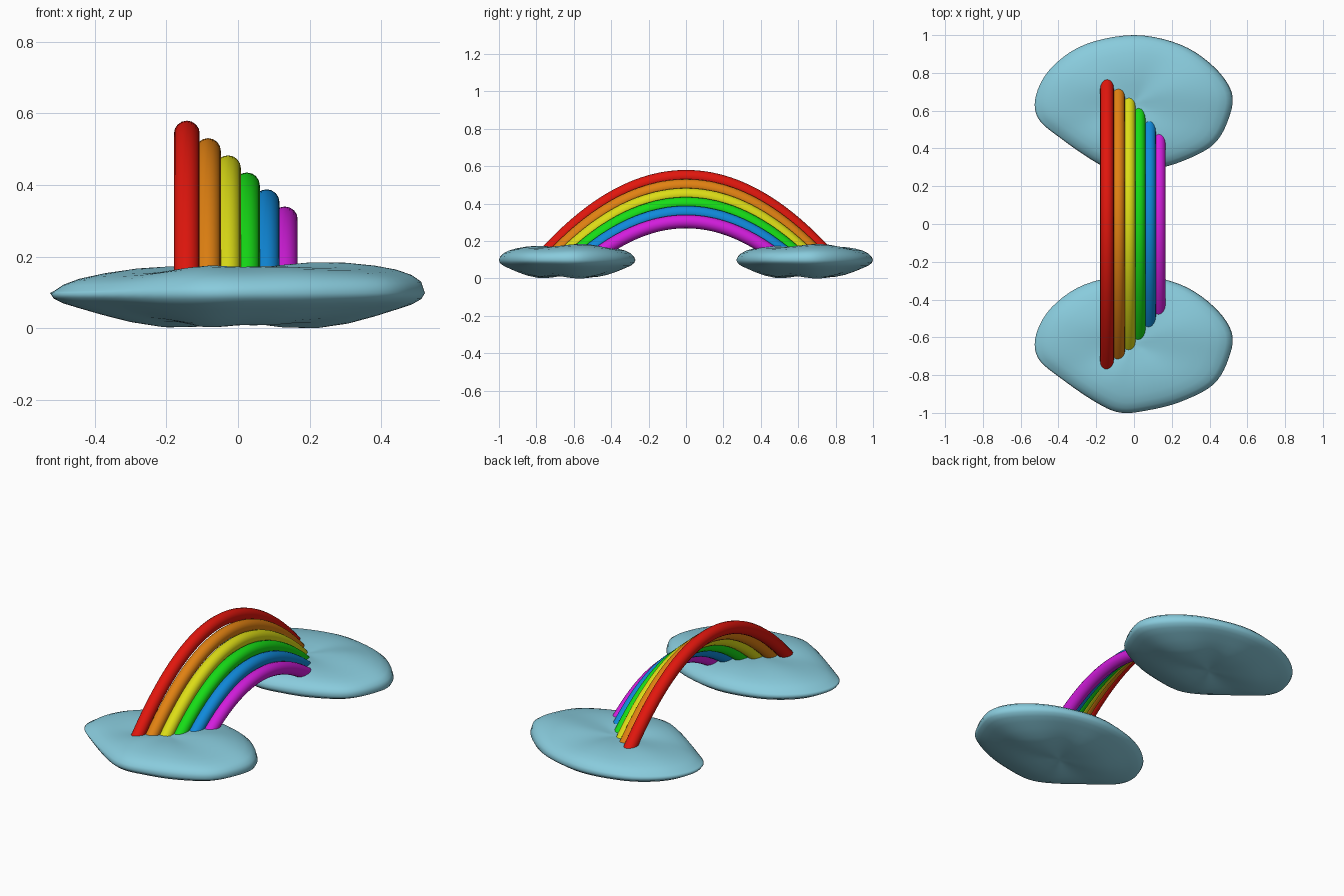
import bpy, bmesh, math
from mathutils import Vector

if "Cube" in bpy.data.objects:
    bpy.data.objects.remove(bpy.data.objects["Cube"])


def material(name, rgb):
    m = bpy.data.materials.new(name)
    m.diffuse_color = (*rgb, 1)
    m.use_nodes = True
    m.node_tree.nodes["Principled BSDF"].inputs["Base Color"].default_value = m.diffuse_color
    return m


def smooth_loop(pts, steps):
    """Closed Catmull-Rom curve through the 2D points."""
    out, n = [], len(pts)
    for i in range(n):
        a, b, c, d = (Vector(pts[(i + k) % n]) for k in (-1, 0, 1, 2))
        for s in range(steps):
            t = s / steps
            out.append(0.5 * (2 * b + (c - a) * t + (2 * a - 5 * b + 4 * c - d) * t * t
                              + (3 * b - a - 3 * c + d) * t ** 3))
    return out


# Cloud outline seen from above, and (scale, height) section from top to bottom
OUTLINE = [(0, .365), (.245, .315), (.42, .2), (.518, .06), (.5, -.08), (.42, -.215),
           (.25, -.305), (.08, -.35), (-.07, -.364), (-.2, -.31), (-.39, -.18),
           (-.508, -.075), (-.518, .05), (-.435, .195), (-.26, .315)]
SECTION = [(.12, .064), (.28, .071), (.45, .073), (.6, .070), (.74, .062), (.85, .051),
           (.93, .036), (.98, .018), (1, 0), (.98, -.016), (.93, -.030), (.85, -.043),
           (.74, -.060), (.6, -.078), (.45, -.089), (.28, -.090), (.12, -.084)]


def cloud(name, y, mat):
    bm = bmesh.new()
    loop = smooth_loop(OUTLINE, 5)
    rings = []
    for s, h in SECTION:
        ring = []
        for p in loop:
            a = math.atan2(p.y, p.x)
            # gentle swells that fade toward the rim
            swell = .07 * math.sin(3 * a + .6) + .05 * math.sin(5 * a)
            z = .098 + h * (1 + swell * min(1, s * 2)) + (.012 * p.x * s / .5 if h > 0 else 0)
            ring.append(bm.verts.new((p.x * s, p.y * s, max(z, 0))))
        rings.append(ring)
    n = len(loop)
    for r0, r1 in zip(rings, rings[1:]):
        for i in range(n):
            bm.faces.new((r0[i], r0[(i + 1) % n], r1[(i + 1) % n], r1[i]))
    for ring, z in ((rings[0], .158), (rings[-1], .018)):
        c = bm.verts.new((0, 0, z))
        for i in range(n):
            bm.faces.new((c, ring[i], ring[(i + 1) % n]))
    bmesh.ops.recalc_face_normals(bm, faces=bm.faces)
    for f in bm.faces:
        f.smooth = True
    me = bpy.data.meshes.new(name)
    bm.to_mesh(me)
    bm.free()
    ob = bpy.data.objects.new(name, me)
    ob.location.y = y
    me.materials.append(mat)
    bpy.context.collection.objects.link(ob)


def band(name, x, top, foot, mat, r=.036):
    """Parabolic tube whose feet are sunk into the clouds."""
    peak = top - r
    k = (peak - .142) / foot ** 2
    end = math.sqrt((peak - .11) / k)
    cu = bpy.data.curves.new(name, 'CURVE')
    cu.dimensions = '3D'
    cu.bevel_depth = r
    cu.bevel_resolution = 6
    cu.use_fill_caps = True
    sp = cu.splines.new('POLY')
    n = 48
    sp.points.add(n)
    for i, p in enumerate(sp.points):
        y = end * (2 * i / n - 1)
        p.co = (x, y, peak - k * y * y, 1)
    cu.materials.append(mat)
    ob = bpy.data.objects.new(name, cu)
    bpy.context.collection.objects.link(ob)
    bpy.ops.object.select_all(action='DESELECT')
    ob.select_set(True)
    bpy.context.view_layer.objects.active = ob
    bpy.ops.object.convert(target='MESH')
    bpy.ops.object.shade_smooth_by_angle(angle=math.radians(40))


# Clouds
sky = material("cloud_blue", (.25, .6, .72))
cloud("front_cloud", -.635, sky)
cloud("back_cloud", .635, sky)

# Rainbow bands: name, x, top height, foot distance, colour
for name, x, top, foot, rgb in [
        ("red", -.143, .580, .742, (.75, .008, .004)),
        ("orange", -.084, .531, .690, (.75, .22, .006)),
        ("yellow", -.028, .483, .635, (.72, .72, .008)),
        ("green", .025, .435, .580, (.008, .72, .008)),
        ("blue", .080, .388, .522, (.005, .25, .7)),
        ("magenta", .131, .340, .455, (.65, .012, .72))]:
    band(name + "_band", x, top, foot, material(name, rgb))
